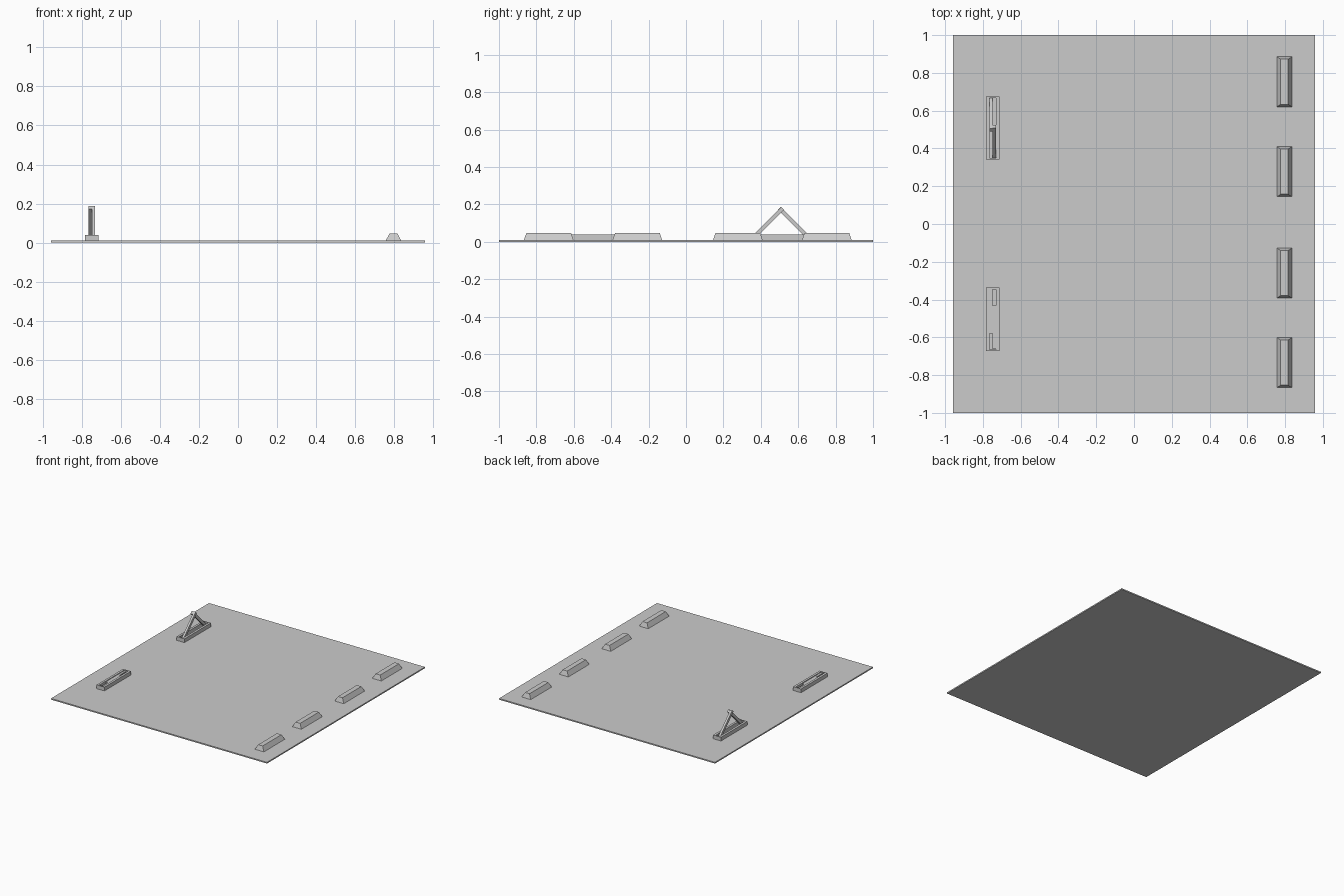
import bpy, bmesh, math
from mathutils import Matrix, Vector

cube = bpy.data.objects.get("Cube")
if cube:
    bpy.data.objects.remove(cube, do_unlink=True)

concrete = bpy.data.materials.new("concrete_grey")
concrete.use_nodes = True
GREY = (0.6, 0.6, 0.6, 1)
concrete.diffuse_color = GREY
concrete.node_tree.nodes["Principled BSDF"].inputs["Base Color"].default_value = GREY

FLOOR = 0.01


def add_object(name, bm):
    mesh = bpy.data.meshes.new(name)
    bmesh.ops.recalc_face_normals(bm, faces=bm.faces)
    bm.to_mesh(mesh)
    bm.free()
    mesh.materials.append(concrete)
    obj = bpy.data.objects.new(name, mesh)
    bpy.context.collection.objects.link(obj)
    return obj


def box_mesh(size, centre):
    bm = bmesh.new()
    bmesh.ops.create_cube(bm, size=1)
    bmesh.ops.scale(bm, vec=size, verts=bm.verts)
    bmesh.ops.translate(bm, vec=centre, verts=bm.verts)
    return bm


# Two floor slabs meeting along the middle
for side, label in ((-1, "front"), (1, "back")):
    add_object(label + "_floor_slab",
               box_mesh((1.914, 1, FLOOR), (0, side * 0.5, FLOOR / 2)))


# Wheel stops: blocks with sloping sides and ends
def wheel_stop(name, y):
    bm = box_mesh((0.08, 0.265, 0.037), (0, 0, 0.0185))
    for v in bm.verts:
        if v.co.z > 0.01:
            v.co.x *= 0.5
            v.co.y -= math.copysign(0.013, v.co.y)
    bmesh.ops.translate(bm, vec=(0.796, y, FLOOR), verts=bm.verts)
    add_object(name, bm)


for i, y in enumerate((-0.734, -0.26, 0.277, 0.753)):
    wheel_stop(f"wheel_stop_{i + 1}", y)

# Folding parking barriers
BAR_X, TRAY_W, TRAY_L, TRAY_H = -0.748, 0.07, 0.335, 0.03
SLOT_W, SLOT_L, ARM_L, ARM_T = 0.034, 0.319, 0.232, 0.022


def tray(name, y):
    bm = box_mesh((TRAY_W, TRAY_L, TRAY_H), (BAR_X, y, FLOOR + TRAY_H / 2))
    bm.faces.ensure_lookup_table()
    top = max(bm.faces, key=lambda f: f.calc_center_median().z)
    # Inset the top into a rim, then sink the slot
    slot = bmesh.ops.extrude_discrete_faces(bm, faces=[top])["faces"][0]
    bmesh.ops.delete(bm, geom=[], context='FACES')
    outer = list(slot.verts)
    bm.free()
    bm = bmesh.new()

    def ring(w, l, z):
        return [bm.verts.new((BAR_X + sx * w / 2, y + sy * l / 2, z))
                for sx, sy in ((-1, -1), (1, -1), (1, 1), (-1, 1))]

    rim = FLOOR + TRAY_H
    rings = [ring(TRAY_W, TRAY_L, FLOOR), ring(TRAY_W, TRAY_L, rim),
             ring(SLOT_W, SLOT_L, rim), ring(SLOT_W, SLOT_L, FLOOR + 0.002)]
    for a, b in zip(rings, rings[1:]):
        for k in range(4):
            n = (k + 1) % 4
            bm.faces.new((a[k], a[n], b[n], b[k]))
    bm.faces.new(rings[0])
    bm.faces.new(rings[-1])
    add_object(name, bm)


# Arm hinged at one end of the tray, lying side by side with its partner
def arm(name, x, hinge, direction, angle):
    bm = box_mesh((SLOT_W / 2, ARM_L, ARM_T), (0, ARM_L / 2 - ARM_T / 2, 0))
    turn = Matrix.Rotation(angle, 4, 'X')
    if direction < 0:
        turn = Matrix.Rotation(math.pi, 4, 'Z') @ turn
    bm.transform(Matrix.Translation(Vector((x, hinge, FLOOR + 0.013))) @ turn)
    add_object(name, bm)


for label, y, angle in (("folded", -0.505, 0), ("raised", 0.508, math.pi / 4)):
    tray(label + "_barrier_tray", y)
    for side, half in ((-1, "back"), (1, "front")):
        arm(f"{label}_barrier_{half}_arm", BAR_X + side * SLOT_W / 4,
            y - side * 0.147, side, angle)
